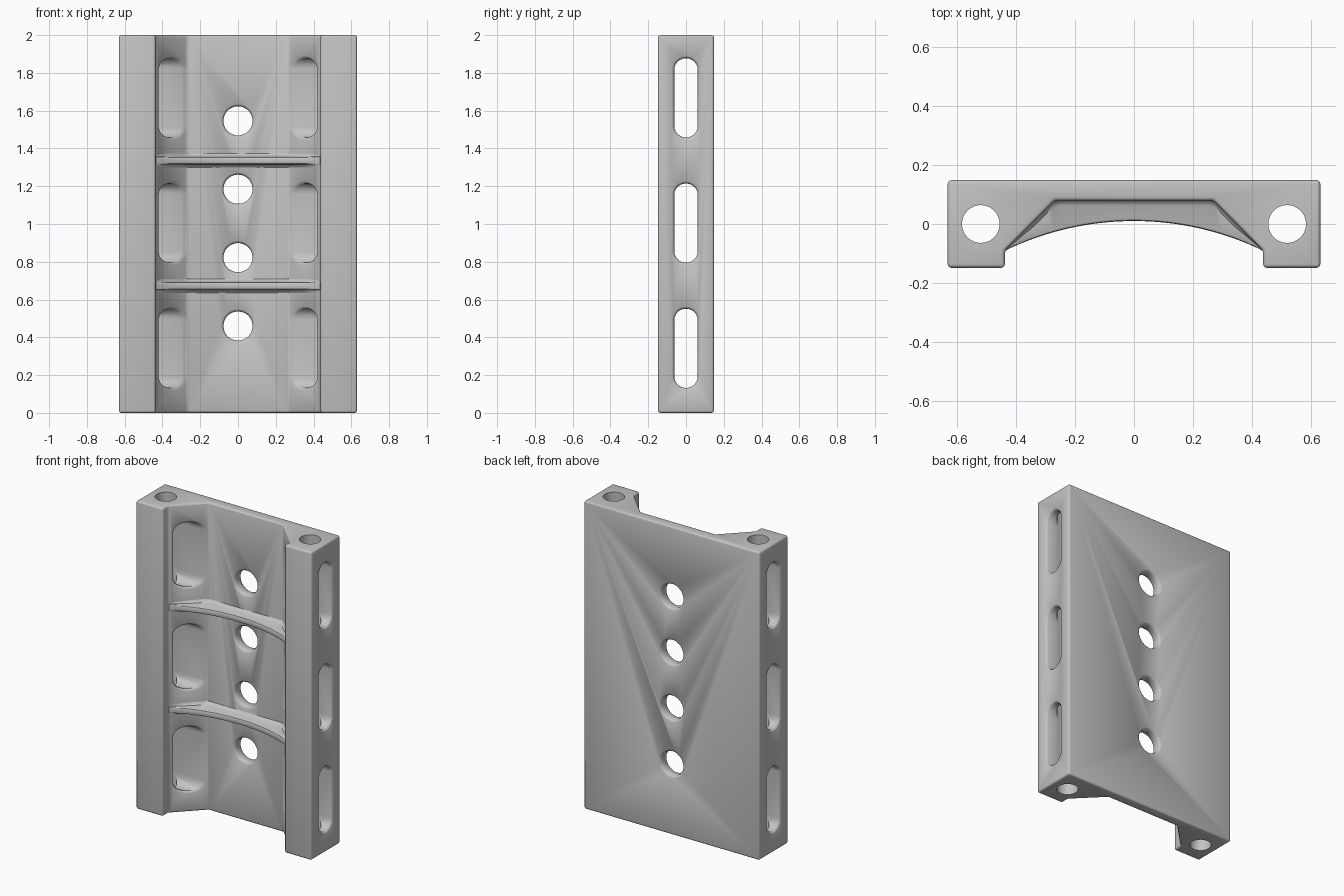
import bpy, bmesh, math

if "Cube" in bpy.data.objects:
    bpy.data.objects.remove(bpy.data.objects["Cube"], do_unlink=True)

grey = bpy.data.materials.new("machined grey")
grey.use_nodes = True
colour = (0.55, 0.55, 0.55, 1)
grey.diffuse_color = colour
grey.node_tree.nodes["Principled BSDF"].inputs["Base Color"].default_value = colour


def loft(name, loops):
    """Closed solid through matching outlines, capped at both ends."""
    bm = bmesh.new()
    rows = [[bm.verts.new(p) for p in loop] for loop in loops]
    for a, b in zip(rows, rows[1:]):
        for j in range(len(a)):
            k = (j + 1) % len(a)
            bm.faces.new((a[j], a[k], b[k], b[j]))
    bm.faces.new(rows[0])
    bm.faces.new(rows[-1])
    bmesh.ops.recalc_face_normals(bm, faces=bm.faces)
    if bm.calc_volume(signed=True) < 0:
        bmesh.ops.reverse_faces(bm, faces=bm.faces)
    mesh = bpy.data.meshes.new(name)
    bm.to_mesh(mesh)
    bm.free()
    mesh.materials.append(grey)
    obj = bpy.data.objects.new(name, mesh)
    bpy.context.collection.objects.link(obj)
    return obj


def activate(obj):
    bpy.ops.object.select_all(action='DESELECT')
    obj.select_set(True)
    bpy.context.view_layer.objects.active = obj


def smooth(obj):
    activate(obj)
    bpy.ops.object.shade_smooth_by_angle(angle=math.radians(35))


def cut(obj, cutter):
    cutter.hide_render = True
    mod = obj.modifiers.new("cut", 'BOOLEAN')
    mod.operation = 'DIFFERENCE'
    mod.solver = 'EXACT'
    mod.object = cutter
    activate(obj)
    bpy.ops.object.modifier_apply(modifier=mod.name)
    bpy.data.objects.remove(cutter, do_unlink=True)


def ring(radius, count):
    angles = [2 * math.pi * (i + 0.5) / count for i in range(count)]
    return [(radius * math.cos(a), radius * math.sin(a)) for a in angles]


# Channel-shaped body with softened edges
half = [(0.63, 0.148), (0.63, -0.148), (0.437, -0.148), (0.437, -0.09), (0.268, 0.08)]
outline = half + [(-x, y) for x, y in reversed(half)]
body = loft("channel_body", [[(x, y, z) for x, y in outline] for z in (0, 2)])
bevel = body.modifiers.new("soft edges", 'BEVEL')
bevel.width = 0.012
bevel.segments = 3
bevel.limit_method = 'ANGLE'
activate(body)
bpy.ops.object.modifier_apply(modifier=bevel.name)

# Rounded rim: depth below the surface and widening of the opening
RIM = [(-0.1, 0.014), (-0.001, 0.014), (0.004, 0.006), (0.013, 0)]


# Side slots, flared at the outer face and at the sloping inner face
def slot_loop(side, x, z, grow, slope):
    return [(side * (x - slope * y), y, z + h + math.copysign(0.147, h))
            for y, h in ring(0.0625 + grow, 32)]


for side in (-1, 1):
    for z in (0.342, 1.005, 1.668):
        inner = [slot_loop(side, 0.348 + d, z, g, 1) for d, g in RIM]
        outer = [slot_loop(side, 0.63 - d, z, g, 0) for d, g in reversed(RIM)]
        cut(body, loft("slot_cutter", inner + outer))

# Row of holes through the back plate
for i in range(4):
    z = 0.46 + 0.362 * i
    levels = [(0.08 - d, g) for d, g in RIM[:1] + RIM[1:]]
    levels = [(0.08 + d, g) for d, g in RIM] + [(0.148 - d, g) for d, g in reversed(RIM)]
    cut(body, loft("hole_cutter", [[(x, y, z + h) for x, h in ring(0.077 + g, 40)]
                                   for y, g in levels]))

# Long bores through both rails
for side in (-1, 1):
    cut(body, loft("bore_cutter", [[(x + side * 0.518, y, z) for x, y in ring(0.0637, 40)]
                                   for z in (-0.1, 2.1)]))
smooth(body)


# Arched cross ribs with filleted roots
def rib(name, z):
    loops = []
    steps = 48
    for i in range(steps + 1):
        x = -0.44 + 0.88 * i / steps
        wall = 0.08 - max(0, abs(x) - 0.268)
        front = math.sqrt(1 - x * x) - 0.99
        depth = max(wall - front, 0.002)
        k = min(1, depth / 0.06)
        side = [(wall + 0.012, 0.04), (wall, 0.038), (wall - 0.006 * k, 0.029),
                (wall - 0.018 * k, 0.022), (wall - depth + 0.01 * k, 0.02),
                (wall - depth + 0.003 * k, 0.017), (wall - depth, 0.01)]
        section = side + [(y, -h) for y, h in reversed(side)]
        loops.append([(x, y, z + h) for y, h in section])
    smooth(loft(name, loops))


rib("lower_rib", 0.672)
rib("upper_rib", 1.336)
